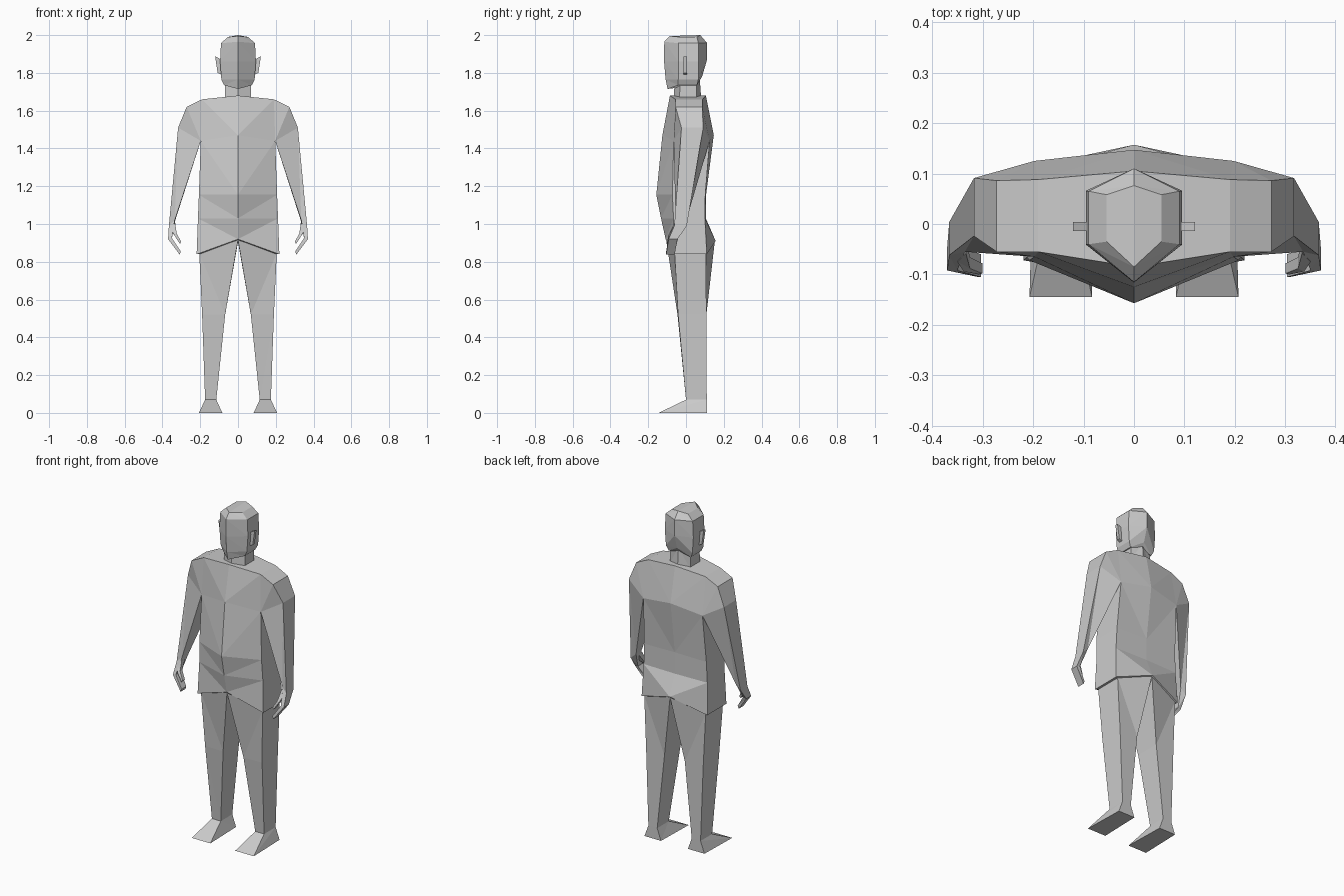
import bpy, bmesh


def loft(name, rings, closed=True, start_cap=True, end_cap=True):
    """Skin a stack of equal-length rings, then mirror the result across x = 0."""
    bm = bmesh.new()
    rows = [[bm.verts.new(p) for p in ring] for ring in rings]
    n = len(rows[0])
    for a, b in zip(rows, rows[1:]):
        for i in range(n if closed else n - 1):
            j = (i + 1) % n
            # split along the outer-top to inner-bottom diagonal
            if i == 2:
                bm.faces.new((a[i], a[j], b[j]))
                bm.faces.new((a[i], b[j], b[i]))
            else:
                bm.faces.new((a[i], a[j], b[i]))
                bm.faces.new((a[j], b[j], b[i]))
    if start_cap:
        bm.faces.new(rows[0])
    if end_cap:
        bm.faces.new(rows[-1])
    bmesh.ops.remove_doubles(bm, verts=bm.verts, dist=0.0005)
    bmesh.ops.dissolve_degenerate(bm, edges=bm.edges, dist=0.0005)
    bmesh.ops.recalc_face_normals(bm, faces=bm.faces)
    me = bpy.data.meshes.new(name)
    bm.to_mesh(me)
    bm.free()
    ob = bpy.data.objects.new(name, me)
    bpy.context.collection.objects.link(ob)
    m = ob.modifiers.new("Mirror", 'MIRROR')
    m.merge_threshold = 0.001
    return ob


def half(yf, zf, x, ysf, ysb, zs, yb, zb):
    """Half hexagon: front centre, front side, back side, back centre."""
    return [(0, yf, zf), (x, ysf, zs), (x, ysb, zs), (0, yb, zb)]


# torso with hips, split at the centre line
loft("torso", [
    half(-.085, 1.68, .190, -.055, .088, 1.66, .105, 1.68),
    half(-.125, 1.47, .197, -.065, .125, 1.44, .147, 1.47),
    half(-.157, 1.155, .207, -.072, .102, 1.155, .107, 1.16),
    half(-.132, 1.03, .212, -.066, .100, 1.03, .105, 1.03),
    half(-.108, .92, .219, -.072, .110, .84, .157, .91),
], closed=False, end_cap=False)

# hem lip and underside of the hips
loft("hem", [
    half(-.108, .92, .219, -.072, .110, .84, .157, .91),
    half(-.100, .915, .205, -.060, .105, .84, .150, .905),
], closed=False, start_cap=False, end_cap=False)

# legs
loft("legs", [
    [(0, -.105, .915), (.205, -.060, .845), (.205, .105, .845), (0, .152, .905)],
    [(.068, -.045, .52), (.190, -.042, .52), (.190, .108, .52), (.068, .108, .52)],
    [(.115, 0, .07), (.174, 0, .07), (.174, .11, .07), (.115, .11, .07)],
], start_cap=False, end_cap=False)

# feet
loft("feet", [
    [(.115, 0, .07), (.174, 0, .07), (.174, .11, .07), (.115, .11, .07)],
    [(.083, -.145, 0), (.207, -.145, 0), (.200, .11, 0), (.090, .11, 0)],
], start_cap=False)

# shoulders and arms fan around the armpit points
pit_f, pit_b = (.197, -.065, 1.44), (.197, .125, 1.44)
loft("arms", [
    [pit_f, (.190, -.055, 1.66), (.190, .088, 1.66), pit_b],
    [pit_f, (.272, -.055, 1.62), (.272, .086, 1.62), pit_b],
    [pit_f, (.317, -.024, 1.51), (.317, .091, 1.51), pit_b],
    [(.335, -.055, 1.02), (.366, -.062, .99), (.366, .004, .99), (.332, .002, 1.02)],
], start_cap=False)

# hands: palm then curled fingers
loft("hands", [
    [(.335, -.055, 1.02), (.366, -.062, .99), (.366, .004, .99), (.332, .002, 1.02)],
    [(.350, -.092, .925), (.370, -.092, .92), (.370, -.045, .92), (.350, -.042, .925)],
    [(.303, -.105, .855), (.309, -.105, .838), (.309, -.060, .838), (.303, -.060, .855)],
], start_cap=False)

# thumbs
loft("thumbs", [
    [(.333, -.058, 1.01), (.350, -.075, .97), (.348, -.045, .96), (.333, -.030, 1.0)],
    [(.325, -.088, .95), (.337, -.094, .94), (.337, -.070, .94), (.325, -.066, .95)],
    [(.300, -.098, .905), (.308, -.100, .895), (.308, -.080, .895), (.300, -.078, .905)],
])

# neck
loft("neck", [
    half(-.065, 1.66, .070, -.035, .055, 1.655, .080, 1.67),
    half(-.060, 1.76, .068, -.030, .055, 1.77, .072, 1.78),
], closed=False)

# head
loft("head", [
    half(-.098, 1.715, .074, -.042, .058, 1.735, .066, 1.75),
    half(-.108, 1.765, .088, -.041, .065, 1.765, .085, 1.78),
    half(-.116, 1.86, .095, -.041, .066, 1.86, .110, 1.865),
    half(-.115, 1.965, .090, -.040, .065, 1.957, .110, 1.96),
    half(-.085, 1.995, .054, -.035, .058, 1.99, .076, 2.0),
], closed=False)

# ears
ear = [(.088, 1.79), (.088, 1.87), (.121, 1.888), (.108, 1.80)]
loft("ears", [[(x, y, z) for x, z in ear] for y in (-.014, .004)])
